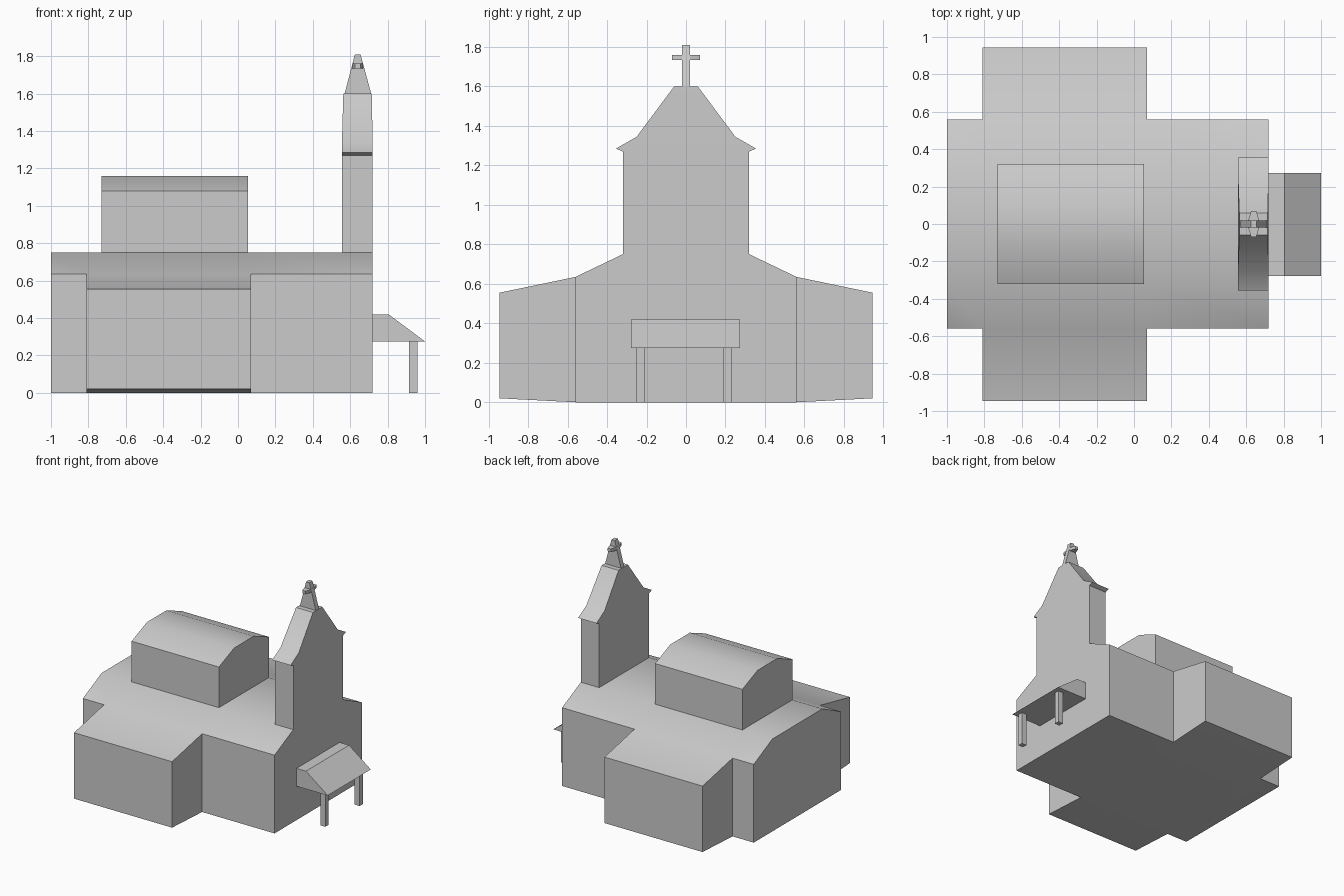
import bpy, bmesh
from mathutils import Vector

if "Cube" in bpy.data.objects:
    bpy.data.objects.remove(bpy.data.objects["Cube"])


def finish(bm, name):
    bmesh.ops.recalc_face_normals(bm, faces=bm.faces)
    mesh = bpy.data.meshes.new(name)
    bm.to_mesh(mesh)
    bm.free()
    ob = bpy.data.objects.new(name, mesh)
    bpy.context.collection.objects.link(ob)
    bpy.ops.object.select_all(action='DESELECT')
    ob.select_set(True)
    bpy.context.view_layer.objects.active = ob
    bpy.ops.object.shade_smooth_by_angle(angle=0.5)
    return ob


def loft(rings):
    """Skin a list of equal-length rings of points and cap both ends."""
    bm = bmesh.new()
    vs = [[bm.verts.new(p) for p in r] for r in rings]
    n = len(vs[0])
    for a, b in zip(vs, vs[1:]):
        for i in range(n):
            j = (i + 1) % n
            bm.faces.new((a[i], a[j], b[j], b[i]))
    bm.faces.new(vs[0][::-1])
    bm.faces.new(vs[-1])
    return bm


def along_x(profile, stations):
    return loft([[(x, y, z) for y, z in profile] for x in stations])


def along_y(profile, stations):
    return loft([[(x, y, z) for x, z in profile] for y in stations])


def stack(rows):
    """Rectangular rings: z, half width in y, x min, x max."""
    return loft([[(a, -h, z), (b, -h, z), (b, h, z), (a, h, z)] for z, h, a, b in rows])


# Nave with side wings extruded from its walls
half = [(0.56, 0), (0.56, 0.635), (0.32, 0.75)]
body = along_x(half + [(-y, z) for y, z in reversed(half)], [-1, -0.81, 0.07, 0.72])
body.normal_update()
walls = [f for f in body.faces if len(f.verts) == 4
         and all(abs(abs(v.co.y) - 0.56) < 1e-4 and -0.9 < v.co.x < 0.1 for v in f.verts)
         and len({round(v.co.y, 2) for v in f.verts}) == 1]
for wall in bmesh.ops.extrude_discrete_faces(body, faces=walls)['faces']:
    for v in wall.verts:
        v.co.y = 0.945 if v.co.y > 0 else -0.945
        v.co.z = 0.555 if v.co.z > 0.3 else 0.02
bmesh.ops.remove_doubles(body, verts=body.verts, dist=1e-4)
finish(body, "nave_and_wings")

# Raised upper hall with arched roof
arch = [(0.32, 0.75), (0.32, 1.08), (0.125, 1.16)]
finish(along_x(arch + [(-y, z) for y, z in reversed(arch)], [-0.73, 0.053]), "upper_hall")

# Front gable tower with flared eaves
finish(stack([(0.75, 0.32, 0.555, 0.72), (1.27, 0.32, 0.555, 0.72),
              (1.285, 0.355, 0.555, 0.72), (1.345, 0.25, 0.556, 0.72),
              (1.6, 0.06, 0.563, 0.715)]), "gable_tower")

# Tapered cross on top
finish(stack([(1.6, 0.02, 0.57, 0.712), (1.81, 0.02, 0.625, 0.655)]), "cross_upright")
plan = [(0.626, -0.07), (0.654, -0.07), (0.669, -0.02), (0.669, 0.02),
        (0.654, 0.07), (0.626, 0.07), (0.611, 0.02), (0.611, -0.02)]
finish(loft([[(x, y, z) for x, y in plan] for z in (1.735, 1.76)]), "cross_arms")

# Entrance porch roof and its two posts
finish(along_y([(0.72, 0.275), (1.0, 0.275), (0.805, 0.42), (0.72, 0.42)],
               [-0.278, 0.274]), "porch_roof")
for side, y in (("left", -0.23), ("right", 0.21)):
    finish(along_y([(0.915, 0), (0.96, 0), (0.96, 0.276), (0.915, 0.276)],
                   [y - 0.021, y + 0.021]), "porch_post_" + side)
